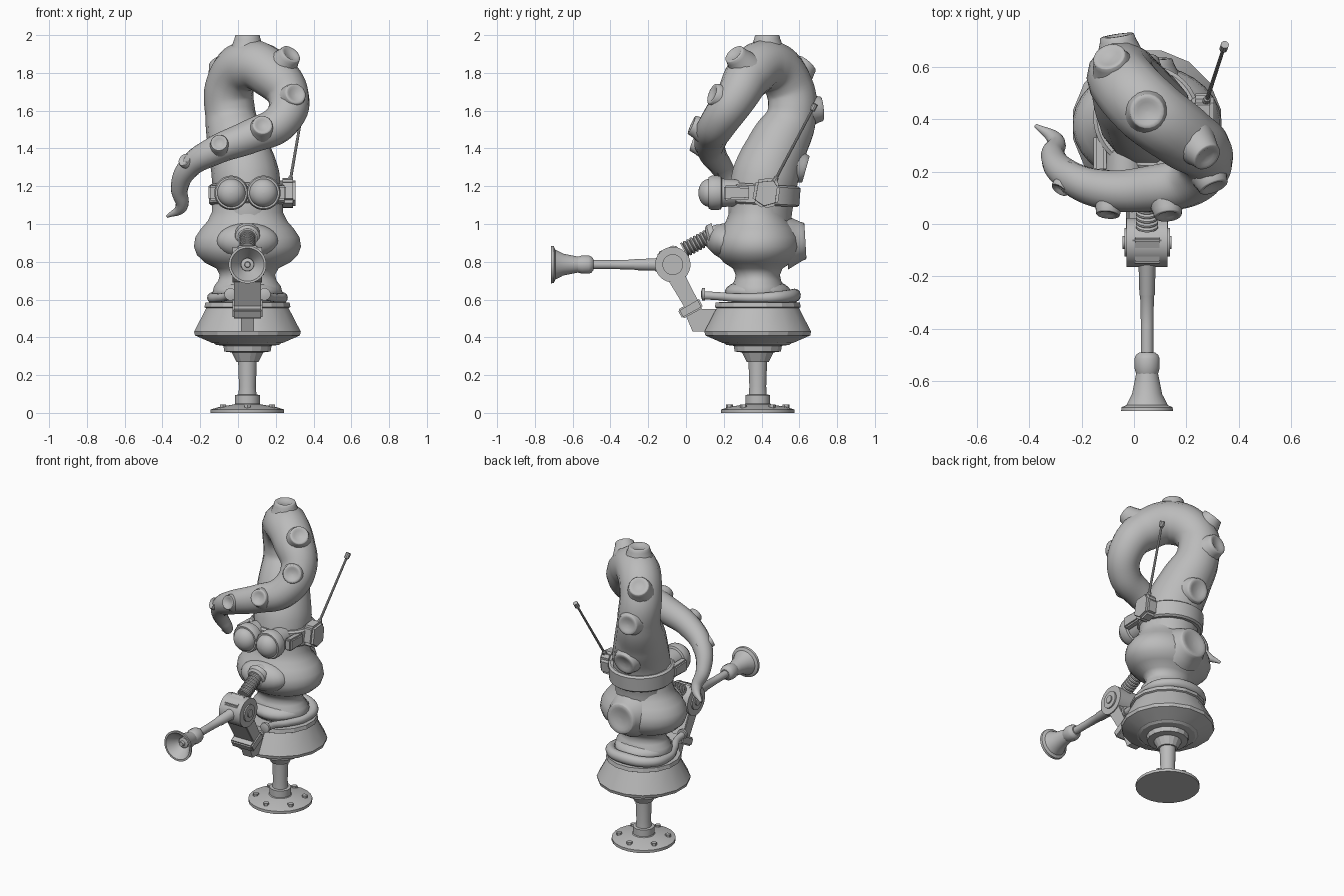
import bpy, bmesh, math
from mathutils import Vector, Matrix

if "Cube" in bpy.data.objects:
    bpy.data.objects.remove(bpy.data.objects["Cube"])

clay = bpy.data.materials.new("plain grey")
clay.use_nodes = True
clay.diffuse_color = (0.5, 0.5, 0.5, 1)
clay.node_tree.nodes["Principled BSDF"].inputs["Base Color"].default_value = (0.5, 0.5, 0.5, 1)

CX, CY = 0.05, 0.38
ARM_Z = 0.785
FRONT = (0, -1, 0)


def finish(obj, angle=35):
    obj.data.materials.clear()
    obj.data.materials.append(clay)
    bpy.ops.object.select_all(action='DESELECT')
    obj.select_set(True)
    bpy.context.view_layer.objects.active = obj
    bpy.ops.object.shade_smooth_by_angle(angle=math.radians(angle))
    return obj


def from_bmesh(name, bm, angle=35):
    bmesh.ops.recalc_face_normals(bm, faces=bm.faces)
    mesh = bpy.data.meshes.new(name)
    bm.to_mesh(mesh)
    bm.free()
    obj = bpy.data.objects.new(name, mesh)
    bpy.context.collection.objects.link(obj)
    return finish(obj, angle)


def lathe(name, profile, origin, axis=(0, 0, 1), sides=24, stretch=(1, 1), angle=35):
    """Turn (radius, height) pairs about an axis through origin."""
    bm = bmesh.new()
    place = Matrix.Translation(origin) @ Vector(axis).to_track_quat('Z', 'Y').to_matrix().to_4x4()
    rings = []
    for r, h in profile:
        r = max(r, 0.0005)
        rings.append([bm.verts.new(place @ Vector((r * stretch[0] * math.cos(a), r * stretch[1] * math.sin(a), h)))
                      for a in [math.tau * (i + 0.5) / sides for i in range(sides)]])
    for low, high in zip(rings, rings[1:]):
        for i in range(sides):
            j = (i + 1) % sides
            bm.faces.new((low[i], low[j], high[j], high[i]))
    bm.faces.new(rings[0][::-1])
    bm.faces.new(rings[-1])
    return from_bmesh(name, bm, angle)


def tube(name, points):
    """Sweep a round section along (x, y, z, radius) points."""
    curve = bpy.data.curves.new(name, 'CURVE')
    curve.dimensions = '3D'
    curve.bevel_depth = 1
    curve.bevel_resolution = 5
    curve.resolution_u = 8
    curve.use_fill_caps = True
    spline = curve.splines.new('BEZIER')
    spline.bezier_points.add(len(points) - 1)
    for p, (x, y, z, r) in zip(spline.bezier_points, points):
        p.co, p.radius = (x, y, z), r
        p.handle_left_type = p.handle_right_type = 'AUTO'
    obj = bpy.data.objects.new(name, curve)
    bpy.context.collection.objects.link(obj)
    bpy.ops.object.select_all(action='DESELECT')
    obj.select_set(True)
    bpy.context.view_layer.objects.active = obj
    bpy.ops.object.convert(target='MESH')
    return finish(bpy.context.view_layer.objects.active, 50)


def ball(name, centre, size):
    bm = bmesh.new()
    bmesh.ops.create_uvsphere(bm, u_segments=24, v_segments=16, radius=1,
                              matrix=Matrix.Translation(centre) @ Matrix.Diagonal((*size, 1)))
    return from_bmesh(name, bm)


def slab(name, outline, x0, x1, bevel=0.0):
    """Extrude a (y, z) outline across x."""
    bm = bmesh.new()
    face = bm.faces.new([bm.verts.new((x0, y, z)) for y, z in outline])
    new = bmesh.ops.extrude_face_region(bm, geom=[face])["geom"]
    bmesh.ops.translate(bm, vec=(x1 - x0, 0, 0), verts=[v for v in new if isinstance(v, bmesh.types.BMVert)])
    if bevel:
        bmesh.ops.bevel(bm, geom=bm.edges[:], offset=bevel, segments=2, affect='EDGES')
    return from_bmesh(name, bm)


# Pedestal: bolted foot, stem and stepped pot
lathe("foot_and_stem", [(.196, 0), (.196, .018), (.15, .032), (.07, .045), (.066, .05), (.066, .095), (.048, .097),
                        (.045, .14), (.05, .28)], (CX, CY, 0))
for i in range(6):
    a = math.tau * (i + .5) / 6
    lathe("foot_bolt", [(.018, 0), (.018, .02)], (CX + .15 * math.cos(a), CY + .15 * math.sin(a), .025), sides=6)
lathe("stepped_underside", [(.06, .27), (.085, .32), (.125, .325), (.13, .355), (.17, .36), (.19, .375), (.2, .38)],
      (CX, CY, 0), sides=16, angle=20)
lathe("pot", [(.19, .37), (.283, .41), (.288, .43), (.222, .555), (.232, .56), (.227, .585), (.1, .59)],
      (CX, CY, 0), sides=16, angle=20)

# Body bulges
lathe("body", [(.15, .57), (.175, .6), (.186, .635), (.178, .67), (.155, .7), (.147, .73), (.165, .765), (.225, .795),
               (.268, .835), (.285, .88), (.277, .93), (.247, .975), (.212, 1.015), (.19, 1.06), (.186, 1.12),
               (.185, 1.18)], (CX, CY, 0), sides=32, stretch=(1, .8), angle=60)
ball("back_bulge", (CX, .42, .9), (.21, .185, .14))
ball("lower_bulge", (CX, .38, .64), (.18, .175, .07))

# Tentacle rising, looping over and curling to a tip
tube("tentacle", [(.05, .395, .98, .165), (.05, .395, 1.1, .176), (.04, .42, 1.25, .18), (.0, .485, 1.41, .162),
                  (-.04, .56, 1.58, .133), (-.04, .54, 1.74, .13), (.05, .44, 1.84, .135), (.18, .34, 1.79, .128),
                  (.268, .265, 1.67, .11), (.225, .175, 1.54, .1), (.07, .135, 1.465, .09), (-.13, .135, 1.385, .075),
                  (-.26, .19, 1.3, .06), (-.31, .26, 1.19, .046), (-.3, .32, 1.09, .032), (-.375, .375, 1.04, .008)])

# Suckers: outer face position, direction, radius
suckers = [((.05, .43, 2.0), (0, 0, 1), .066), ((.28, .255, 1.9), (.5, -.55, .65), .058),
           ((.305, .14, 1.69), (.35, -.85, .35), .058), ((.13, .03, 1.525), (.1, -.9, .4), .053),
           ((-.1, .035, 1.43), (-.1, -.95, .35), .046), ((-.285, .13, 1.34), (-.5, -.7, .4), .036),
           ((-.095, .64, 1.85), (-.25, .6, .7), .063), ((-.065, .72, 1.61), (-.15, 1, .1), .066),
           ((.02, .635, 1.29), (0, 1, -.28), .075), ((.05, .632, .91), (0, 1, .06), .098)]
for place, direction, r in suckers:
    lathe("sucker", [(r * 1.5, -.1), (r * 1.25, -.055), (r * 1.06, -.02), (r, -.003), (r * .95, 0), (r * .74, 0),
                     (r * .55, -.007), (0, -.01)], place, direction, sides=20, angle=50)

# Clasp collar resting on the pot, open at the front
collar = [(-.04, .1, .622, .022), (-.05, .17, .618, .022), (-.095, .26, .61, .023), (-.135, .38, .608, .026),
          (-.105, .51, .615, .032), (.05, .572, .622, .036)]
tube("collar", collar + [(2 * CX - x, y, z, r) for x, y, z, r in collar[-2::-1]])
for side in (-1, 1):
    lathe("collar_end", [(.033, 0), (.033, .015), (.015, .02)], (CX + side * .09, .1, .628), FRONT, sides=12)

# Muzzle and corrugated hose
ball("muzzle", (CX, .215, .91), (.165, .1, .095))
ball("nose", (CX, .175, .92), (.075, .075, .078))
ribs = []
for i in range(8):
    ribs += [(.033, i * .0195), (.043, i * .0195 + .005), (.043, i * .0195 + .013)]
lathe("hose", ribs, (CX, .12, .932), (0, -.14, -.075), sides=16)
lathe("hose_socket", [(.07, -.03), (.065, .0), (.052, .012), (.03, .015)], (CX, .125, .93), (0, -.14, -.04))

# Hinge drum with concentric caps
for r, w in ((.094, .078), (.055, .087), (.025, .094)):
    lathe("hinge_drum", [(r, -w), (r, w)], (CX, -.07, ARM_Z), (1, 0, 0), sides=28)
slab("hinge_cover", [(-.15, .75), (-.15, .85), (-.06, .89), (.0, .84), (.0, .75)], -.005, .105, .008)

# Support leg, clamp and wall bracket
slab("support_leg", [(-.105, .72), (-.02, .76), (.068, .585), (-.005, .555)], -.022, .122, .004)
slab("leg_clamp", [(-.045, .545), (.065, .61), (.092, .557), (-.018, .497)], -.03, .13, .008)
slab("wall_bracket", [(-.005, .525), (.06, .55), (.18, .55), (.18, .43), (.035, .43)], .015, .085)

# Telescopic arm and horn
lathe("telescopic_arm", [(.036, .05), (.036, .11), (.033, .115), (.03, .22), (.027, .225), (.024, .34), (.024, .46)],
      (CX, -.05, ARM_Z), FRONT, sides=16)
lathe("arm_knob", [(.03, .44), (.044, .45), (.05, .465), (.05, .5), (.044, .52), (.04, .53)], (CX, -.05, ARM_Z),
      FRONT, sides=12)
lathe("horn", [(.04, .51), (.048, .55), (.058, .6), (.08, .642), (.098, .65), (.1, .665), (.088, .665), (.06, .625),
               (.035, .59), (.034, .605), (.016, .61), (.014, .63), (0, .63)], (CX, -.05, ARM_Z), FRONT, sides=28)

# Goggles: twin barrels with domed lenses, joined by a bridge
for side in (-1, 1):
    eye = (CX + side * .085, .28, 1.165)
    lathe("goggle_rim", [(.07, 0), (.075, .08), (.075, .09), (.088, .095), (.091, .11), (.091, .145), (.084, .16),
                         (.07, .16)], eye, FRONT, sides=32)
    dome = [(.075 * math.cos(t), .155 + .06 * math.sin(t)) for t in [math.pi / 2 * k / 8 for k in range(9)]]
    lathe("goggle_lens", dome, eye, FRONT, sides=32)
    hinge_x = CX + side * .18
    slab("strap_hinge", [(.2, 1.125), (.2, 1.205), (.34, 1.2), (.34, 1.13)], hinge_x - .025, hinge_x + .025, .01)
slab("goggle_bridge", [(.15, 1.13), (.15, 1.2), (.28, 1.2), (.28, 1.13)], .03, .07)

# Head strap
lathe("head_strap", [(.19, -.055), (.202, -.045), (.204, .045), (.19, .055)], (.048, .405, 1.155), (0, .06, 1),
      sides=36, stretch=(1, .98))

# Receiver and aerial
slab("receiver", [(.35, 1.12), (.37, 1.235), (.47, 1.245), (.5, 1.2), (.485, 1.1), (.41, 1.08)], .22, .305, .015)
root, top = Vector((.275, .465, 1.22)), Vector((.347, .685, 1.635))
reach = (top - root).length
lathe("aerial", [(.016, 0), (.013, .03), (.008, .035), (.007, reach - .04), (.016, reach - .035), (.016, reach)],
      root, top - root, sides=10)
